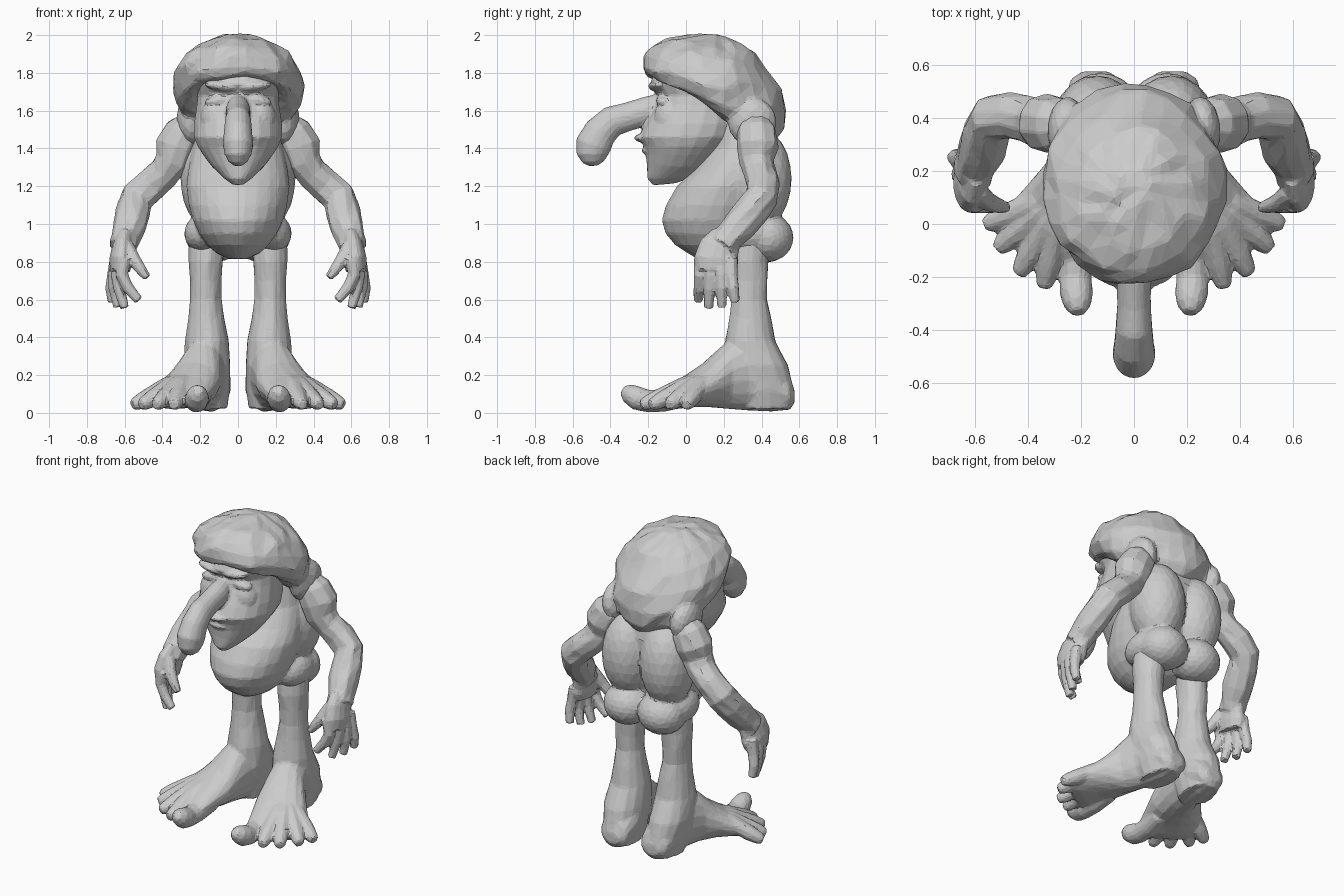
import bpy, bmesh, math, random
from mathutils import Vector, Matrix

random.seed(4)
skin = bpy.data.materials.new("grey_clay")
skin.diffuse_color = (0.6, 0.6, 0.6, 1)


def finish(bm, name, voxel=.012, smooth=5, keep=.08, mirror=False):
    """Fuse the overlapping pieces, soften the joins and facet the result."""
    bmesh.ops.recalc_face_normals(bm, faces=bm.faces[:])
    me = bpy.data.meshes.new(name)
    bm.to_mesh(me)
    bm.free()
    me.materials.append(skin)
    ob = bpy.data.objects.new(name, me)
    bpy.context.collection.objects.link(ob)
    m = ob.modifiers.new("fuse", "REMESH")
    m.mode = 'VOXEL'
    m.voxel_size = voxel
    m = ob.modifiers.new("soften", "SMOOTH")
    m.factor, m.iterations = .5, smooth
    m = ob.modifiers.new("facet", "DECIMATE")
    m.ratio = keep
    if mirror:
        m = ob.modifiers.new("mirror", "MIRROR")
        m.use_mirror_merge = False
    return ob


def loft(bm, sections, n=16, power=1.0, jitter=0.0):
    """Skin a row of elliptical sections given as (centre, u, v)."""
    rings = []
    for c, u, v in sections:
        ring = []
        for i in range(n):
            a = 2 * math.pi * (i + 0.5) / n
            ca, sa = math.cos(a), math.sin(a)
            ca = math.copysign(abs(ca) ** power, ca)
            sa = math.copysign(abs(sa) ** power, sa)
            p = Vector(c) + Vector(u) * ca + Vector(v) * sa
            ring.append(bm.verts.new(p + Vector([random.uniform(-jitter, jitter) for _ in range(3)])))
        rings.append(ring)
    for r, s in zip(rings, rings[1:]):
        for i in range(n):
            j = (i + 1) % n
            bm.faces.new((r[i], r[j], s[j], s[i]))
    bm.faces.new(rings[0])
    bm.faces.new(rings[-1])


def slabs(bm, rows, **kw):
    """Rings from (front y, front z, back y, back z, half width)."""
    loft(bm, [((0, (yf + yb) / 2, (zf + zb) / 2), (w, 0, 0), (0, (yb - yf) / 2, (zb - zf) / 2))
              for yf, zf, yb, zb, w in rows], **kw)


def tube(bm, pts, side=(1, 0, 0), flat=1.0, **kw):
    """Tube along (x, y, z, radius); flat scales the radius along side."""
    P = [Vector(p[:3]) for p in pts]
    secs = []
    for i, p in enumerate(P):
        t = (P[min(i + 1, len(P) - 1)] - P[max(i - 1, 0)]).normalized()
        u = Vector(side) - t * t.dot(Vector(side))
        u.normalize()
        r = pts[i][3]
        secs.append((p, u * r * flat, t.cross(u) * r))
    loft(bm, secs, **kw)


def blob(bm, c, r, tilt=0.0, pair=True):
    """Ellipsoid, doubled across the middle when pair is set."""
    for s in ((1, -1) if pair else (1,)):
        mat = (Matrix.Translation((c[0] * s, c[1], c[2])) @ Matrix.Rotation(tilt * s, 4, 'Y')
               @ Matrix.Diagonal((*r, 1)))
        bmesh.ops.create_icosphere(bm, subdivisions=3, radius=1, matrix=mat)


# torso: belly, back lobes, buttocks, hips
bm = bmesh.new()
slabs(bm, [
    (.06, .815, .25, .815, .05), (0, .85, .32, .84, .115), (-.06, .89, .36, .88, .16),
    (-.11, .95, .40, .94, .205), (-.13, 1.02, .42, 1.02, .24), (-.108, 1.10, .45, 1.10, .262),
    (-.05, 1.20, .47, 1.20, .275), (.04, 1.29, .48, 1.29, .265),
    (.12, 1.40, .48, 1.40, .24), (.15, 1.54, .45, 1.54, .21)], n=24)
blob(bm, (.14, .385, 1.24), (.165, .175, .27))
blob(bm, (.125, .425, .928), (.15, .145, .132))
blob(bm, (.18, .33, .95), (.105, .16, .105))
finish(bm, "torso", keep=.07)

# head: skull and jaw, lips, cheeks, eyelids, brows, nose
bm = bmesh.new()
slabs(bm, [
    (-.175, 1.205, -.06, 1.215, .03), (-.205, 1.24, .03, 1.245, .075),
    (-.208, 1.31, .11, 1.30, .14), (-.215, 1.37, .17, 1.36, .185),
    (-.225, 1.41, .22, 1.41, .215), (-.25, 1.46, .28, 1.46, .235),
    (-.22, 1.53, .3, 1.53, .235), (-.17, 1.63, .3, 1.63, .22),
    (-.155, 1.68, .3, 1.68, .215), (-.195, 1.74, .3, 1.74, .225),
    (-.16, 1.82, .3, 1.82, .23)], n=20, power=.92)
blob(bm, (0, -.21, 1.455), (.085, .065, .026), pair=False)
blob(bm, (0, -.185, 1.39), (.075, .05, .026), pair=False)
blob(bm, (.11, -.085, 1.56), (.09, .085, .11))
blob(bm, (.1, -.115, 1.655), (.08, .045, .028), tilt=.15)
blob(bm, (.08, -.145, 1.73), (.1, .055, .03), tilt=-.12)
tube(bm, [
    (0, -.10, 1.65, .05), (0, -.20, 1.60, .078), (0, -.30, 1.57, .076),
    (0, -.39, 1.545, .083), (0, -.455, 1.485, .09), (0, -.49, 1.42, .097),
    (0, -.495, 1.37, .086), (0, -.49, 1.33, .06), (0, -.488, 1.308, .025)], flat=.84)
finish(bm, "head", voxel=.01, smooth=3, keep=.08)

# shaggy hair, tilted down to the back, with a lock over each shoulder
bm = bmesh.new()
slabs(bm, [
    (-.05, 1.77, .36, 1.43, .22), (-.16, 1.77, .47, 1.44, .285),
    (-.215, 1.79, .515, 1.50, .325), (-.235, 1.835, .53, 1.60, .346),
    (-.22, 1.89, .50, 1.71, .338), (-.185, 1.94, .435, 1.82, .285),
    (-.10, 1.978, .36, 1.90, .215), (-.01, 1.995, .29, 1.955, .14),
    (.07, 2.005, .2, 1.995, .06)], n=24, jitter=.013)
blob(bm, (.25, .35, 1.54), (.075, .13, .13), tilt=.1)
finish(bm, "hair", voxel=.014, smooth=4, keep=.07)

# arm with hand
bm = bmesh.new()
tube(bm, [
    (.24, .37, 1.56, .06), (.285, .375, 1.49, .105), (.33, .38, 1.41, .118),
    (.345, .375, 1.33, .095), (.39, .39, 1.27, .087), (.46, .405, 1.21, .088),
    (.53, .40, 1.14, .09), (.555, .35, 1.07, .092), (.575, .28, .99, .092),
    (.595, .225, .93, .08), (.61, .19, .88, .08)], side=(1, 0, 1), n=10, jitter=.006)
tube(bm, [(.595, .215, .93, .085), (.61, .175, .87, .11), (.62, .16, .81, .12),
          (.625, .155, .75, .105)], flat=.52)
for bx, by, tx, ty, tz in [(.60, .075, .525, .065, .595), (.625, .13, .60, .12, .555),
                           (.64, .185, .635, .19, .56), (.645, .24, .665, .26, .585)]:
    tube(bm, [(bx, by, .82, .036), (bx + .015, by, .73, .035),
              ((bx + tx) / 2 + .018, (by + ty) / 2, .66, .032), (tx, ty, tz, .026)], n=8)
tube(bm, [(.59, .12, .88, .042), (.55, .085, .81, .037),
          (.515, .07, .76, .031), (.48, .062, .715, .022)], n=8)
finish(bm, "arm", voxel=.009, smooth=3, keep=.08, mirror=True)

# leg with splayed foot
bm = bmesh.new()
legs = [(.98, .165, .35, .095, .10), (.80, .168, .335, .092, .105), (.70, .172, .335, .085, .097),
        (.60, .172, .335, .084, .094), (.50, .168, .34, .098, .11), (.38, .164, .34, .117, .135),
        (.25, .165, .365, .128, .175), (.12, .155, .41, .115, .165), (.02, .15, .42, .095, .14)]
loft(bm, [((x, y, z), (a, 0, 0), (0, b, 0)) for z, x, y, a, b in legs], jitter=.004)
# x, y, low z, high z, half width, turn
feet = [(.145, .575, .05, .12, .05, 0), (.145, .545, .015, .19, .095, 0),
        (.15, .45, .005, .30, .115, .05), (.172, .32, .01, .42, .115, .15),
        (.20, .21, .02, .37, .125, .3), (.24, .11, .03, .27, .155, .42),
        (.29, .02, .03, .20, .175, .5), (.33, -.06, .02, .145, .19, .53),
        (.36, -.11, .025, .095, .18, .55)]
loft(bm, [((x, y, (lo + hi) / 2), (w * math.cos(t), w * math.sin(t), 0), (0, 0, (hi - lo) / 2))
          for x, y, lo, hi, w, t in feet])
# big toe curls up at the tip
tube(bm, [(.20, .0, .09, .058), (.215, -.12, .065, .06), (.22, -.20, .062, .06),
          (.217, -.26, .078, .064), (.213, -.305, .105, .052), (.21, -.335, .125, .026)])
for x, y in [(.34, -.24), (.435, -.19), (.515, -.095), (.56, -.005)]:
    c, e = Vector((.26, .13)), Vector((x, y))
    tube(bm, [(*c.lerp(e, k), z, r) for k, z, r in [
        (0, .19, .05), (.4, .14, .05), (.75, .078, .048), (.93, .05, .038), (1, .042, .027)]], n=9)
finish(bm, "leg", voxel=.010, smooth=4, keep=.08, mirror=True)
